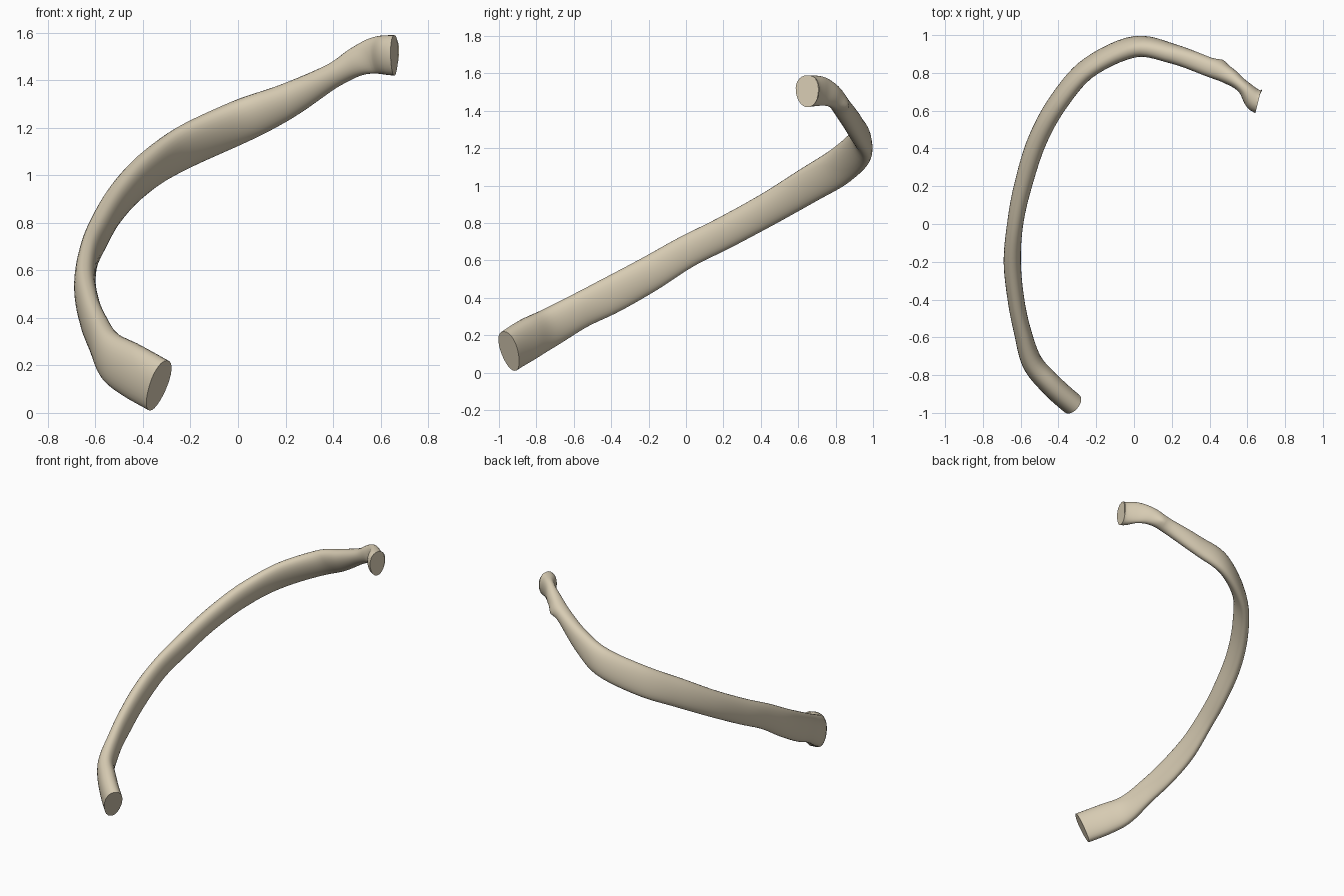
import bpy
import bmesh
import math
from mathutils import Vector

if "Cube" in bpy.data.objects:
    bpy.data.objects.remove(bpy.data.objects["Cube"], do_unlink=True)

SIDES = 28        # points round the bone
STEPS = 6         # rings between stations

# Centre line stations: x, y, z, half height, half thickness, inward lean in degrees
stations = [
    (-.335, -.945, .115, .115, .06, 0),
    (-.45, -.84, .18, .115, .06, 0),
    (-.54, -.73, .24, .105, .055, 0),
    (-.59, -.57, .33, .095, .046, 0),
    (-.625, -.4, .415, .098, .044, 0),
    (-.645, -.2, .525, .094, .045, 2),
    (-.63, 0, .645, .086, .042, 4),
    (-.59, .2, .745, .086, .046, 7),
    (-.515, .44, .875, .088, .048, 12),
    (-.4, .65, 1, .095, .047, 16),
    (-.24, .83, 1.11, .1, .045, 18),
    (0, .94, 1.222, .095, .05, 18),
    (.2, .905, 1.31, .075, .05, 15),
    (.4, .83, 1.42, .052, .05, 5),
    (.5, .785, 1.478, .062, .045, 0),
    (.58, .725, 1.505, .078, .036, 0),
    (.658, .65, 1.505, .085, .065, 0),
]
# Points beyond both ends, which set the tilt of the end faces
before_start = (-.17, -1.07, .02)
after_end = (.76, .68, 1.505)


def spline(p0, p1, p2, p3, t):
    """Smooth interpolation from p1 to p2; returns value and slope."""
    a, b = p2 - p0, 2 * p0 - 5 * p1 + 4 * p2 - p3
    c = 3 * (p1 - p2) + p3 - p0
    return p1 + (a * t + b * t * t + c * t ** 3) / 2, (a + 2 * b * t + 3 * c * t * t) / 2


def make_ring(bm, centre, along, height, thick, lean):
    """One rounded cross-section, slightly slimmer at its lower edge."""
    along = along.normalized()
    inward = along.cross(Vector((0, 0, 1))).normalized()
    up = inward.cross(along)
    angle = math.radians(lean)
    tall = up * math.cos(angle) + inward * math.sin(angle)
    wide = inward * math.cos(angle) - up * math.sin(angle)
    ring = []
    for k in range(SIDES):
        a = math.tau * k / SIDES
        c, s = math.cos(a), math.sin(a)
        across = math.copysign(abs(c) ** 0.9, c) * (1 + 0.12 * s)
        ring.append(bm.verts.new(centre + wide * across * thick + tall * s * height))
    return ring


def bone_rings(bm):
    rows = [before_start + stations[0][3:]] + stations + [after_end + stations[-1][3:]]
    points = [Vector(r[:3]) for r in rows]
    sizes = [Vector(r[3:]) for r in rows]
    rings = []
    last = len(rows) - 3
    for i in range(1, last + 1):
        count = STEPS + 1 if i == last else STEPS
        for j in range(count):
            t = j / STEPS
            centre, along = spline(*points[i - 1:i + 3], t)
            size, _ = spline(*sizes[i - 1:i + 3], t)
            rings.append(make_ring(bm, centre, along, *size))
    return rings


# Curved bone shaft with flat ends
bm = bmesh.new()
rings = bone_rings(bm)
for lower, upper in zip(rings, rings[1:]):
    for k in range(SIDES):
        n = (k + 1) % SIDES
        bm.faces.new((lower[k], lower[n], upper[n], upper[k]))

# Knob behind the neck, where the shaft meets the head
knob = Vector((.47, .845, 1.43))
for v in bm.verts:
    near = max(0, 1 - (v.co - knob).length / .08)
    v.co += Vector((.2, .9, -.3)) * .025 * near * near

# End faces, slightly sunken in the middle
for ring in (rings[0], rings[-1]):
    cap = bm.faces.new(ring)
    cap.normal_update()
    result = bmesh.ops.inset_region(bm, faces=[cap], thickness=.012, depth=0)
bmesh.ops.recalc_face_normals(bm, faces=bm.faces)

mesh = bpy.data.meshes.new("curved_bone")
bm.to_mesh(mesh)
bm.free()
bone = bpy.data.objects.new("curved_bone", mesh)
bpy.context.collection.objects.link(bone)

# Bone colour
ivory = bpy.data.materials.new("ivory_bone")
ivory.use_nodes = True
colour = (.68, .60, .45, 1)
ivory.diffuse_color = colour
shader = next(n for n in ivory.node_tree.nodes if n.type == "BSDF_PRINCIPLED")
shader.inputs["Base Color"].default_value = colour
shader.inputs["Roughness"].default_value = .7
mesh.materials.append(ivory)

# Smooth surface with crisp end rims
bpy.ops.object.select_all(action="DESELECT")
bone.select_set(True)
bpy.context.view_layer.objects.active = bone
bpy.ops.object.shade_smooth_by_angle(angle=math.radians(40))
